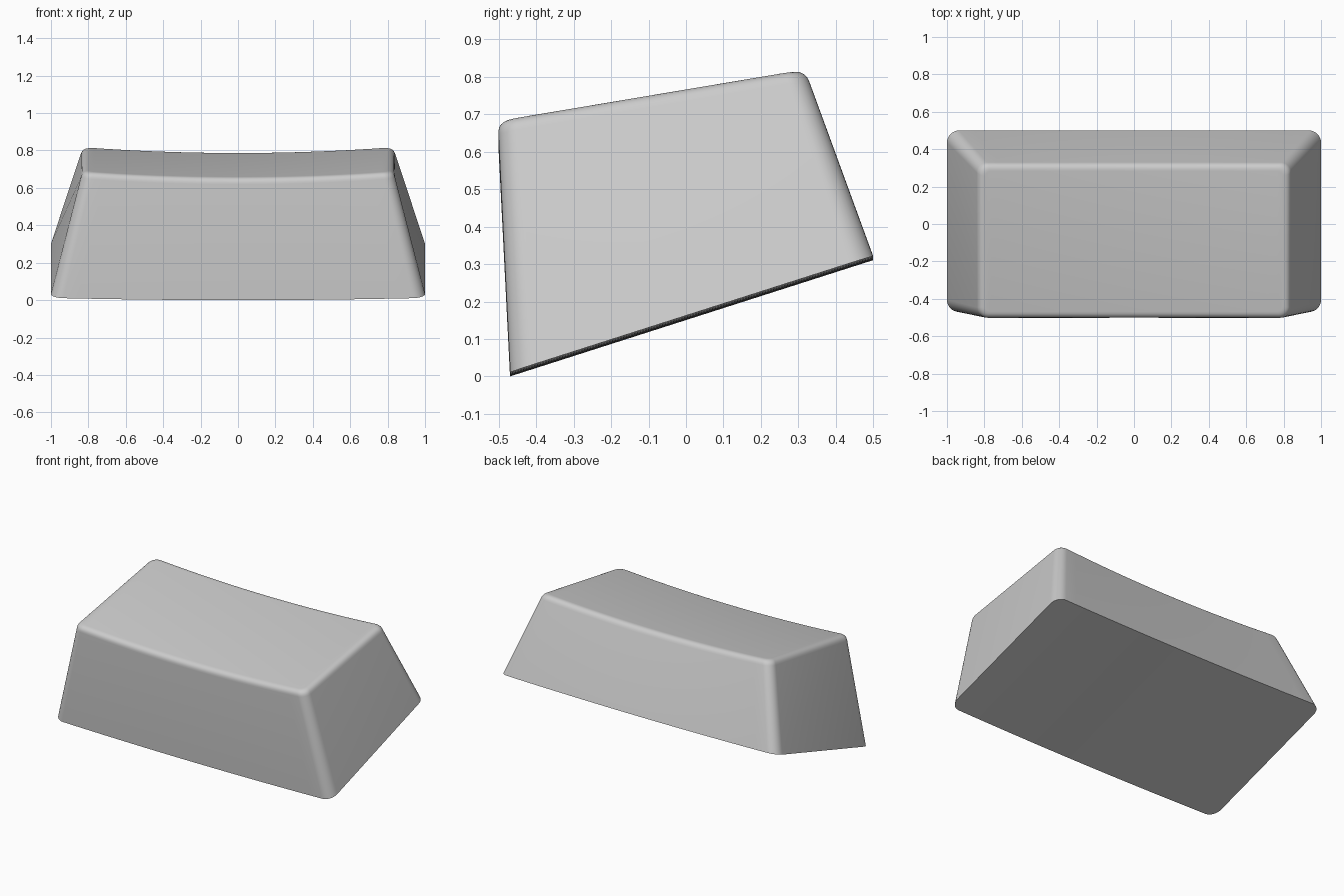
import bpy
import bmesh
from math import cos, sin, pi, radians
from mathutils import Vector

cube = bpy.data.objects.get("Cube")
if cube:
    bpy.data.objects.remove(cube)

ARC, SPAN, FILLET = 8, 24, 6


def top_z(x, y):
    # sloping top, dished from side to side
    return 0.768 + 0.168 * y + 0.03 * ((x / 0.82) ** 2 - 1)


def base_z(x, y):
    # tilted underside with a slight bow
    return 0.32 * (y + 0.47) + 0.012 * x * x


def ring(half, front, back, r, height):
    """Rounded rectangle whose front and back points share the same x."""
    steps = [(-half + r - r * cos(a), r - r * sin(a))
             for a in (pi / 2 * i / ARC for i in range(ARC + 1))]
    side = half - r
    middle = [(side * (2 * i / SPAN - 1), 0) for i in range(1, SPAN)]
    row = steps + middle + [(-x, d) for x, d in reversed(steps)]
    pts = [(x, front + d) for x, d in row] + [(x, back - d) for x, d in reversed(row)]
    return [Vector((x, y, height(x, y))) for x, y in pts]


# Outlines: base, sharp top rim, and inner rim where the fillet ends
base = ring(1.0, -0.47, 0.5, 0.065, base_z)
rim = ring(0.83, -0.503, 0.318, 0.055, top_z)
inner = ring(0.795, -0.468, 0.283, 0.03, top_z)
shoulder = [c.lerp(b, 0.035 / (c - b).length) for c, b in zip(rim, base)]

loops = [base]
for k in range(FILLET + 1):
    t = k / FILLET
    loops.append([s.lerp(c, t).lerp(c.lerp(i, t), t)
                  for s, c, i in zip(shoulder, rim, inner)])

# Walls, rounded rim and the two caps
bm = bmesh.new()
rows = [[bm.verts.new(p) for p in loop] for loop in loops]
n = len(base)
for low, high in zip(rows, rows[1:]):
    for i in range(n):
        j = (i + 1) % n
        bm.faces.new((low[i], low[j], high[j], high[i]))
for cap in (rows[0], rows[-1]):
    for i in range(n // 2 - 1):
        bm.faces.new((cap[i], cap[i + 1], cap[n - 2 - i], cap[n - 1 - i]))
bmesh.ops.recalc_face_normals(bm, faces=bm.faces)

mesh = bpy.data.meshes.new("keycap_body")
bm.to_mesh(mesh)
bm.free()
body = bpy.data.objects.new("keycap_body", mesh)
bpy.context.collection.objects.link(body)

# Plain grey plastic
grey = bpy.data.materials.new("light_grey_plastic")
grey.use_nodes = True
colour = (0.6, 0.6, 0.6, 1)
grey.diffuse_color = colour
grey.node_tree.nodes["Principled BSDF"].inputs["Base Color"].default_value = colour
mesh.materials.append(grey)

bpy.context.view_layer.objects.active = body
body.select_set(True)
bpy.ops.object.shade_smooth_by_angle(angle=radians(35))
